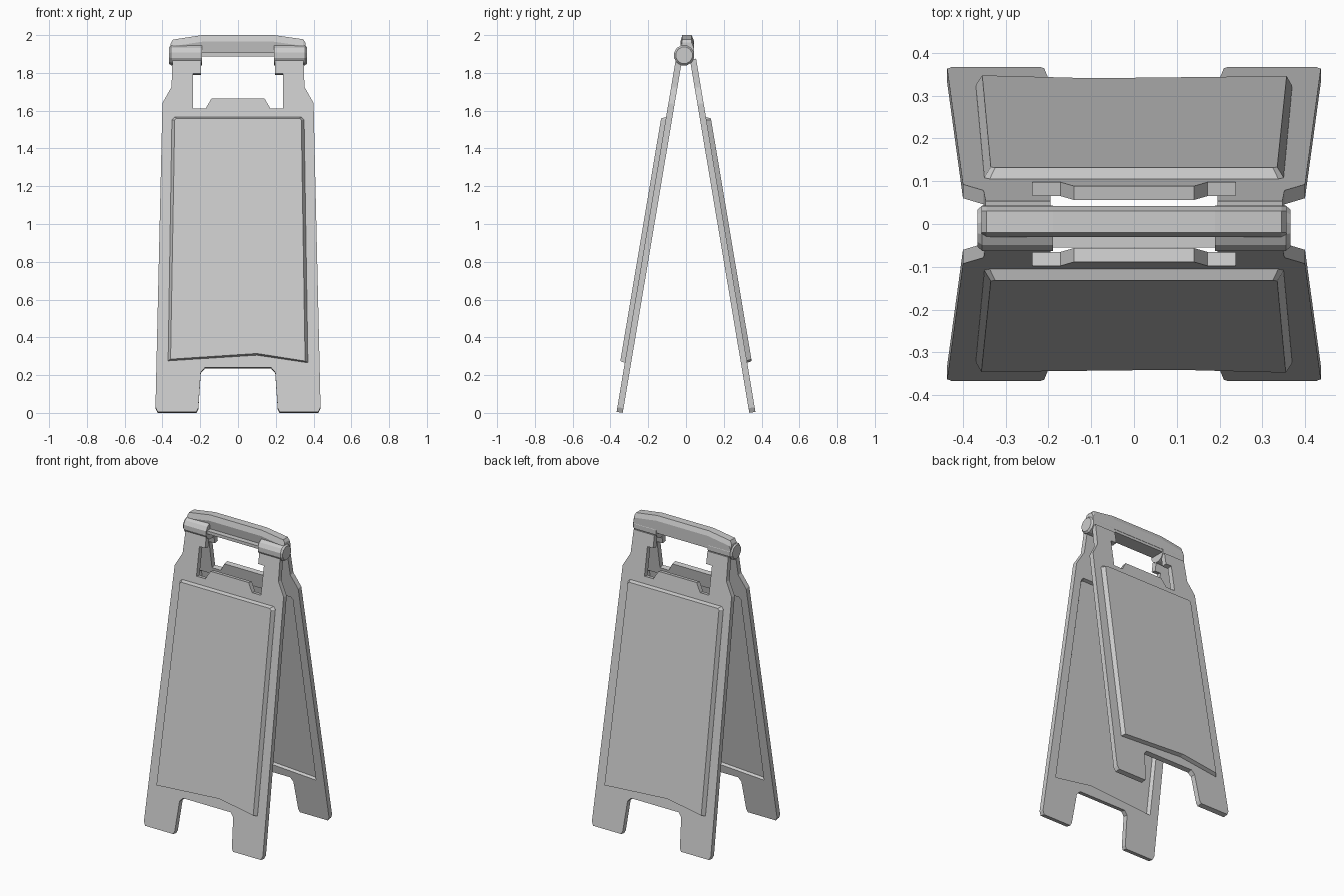
import bpy, bmesh, math

if "Cube" in bpy.data.objects:
    bpy.data.objects.remove(bpy.data.objects["Cube"])

grey = bpy.data.materials.new("light grey plastic")
grey.diffuse_color = (0.6, 0.6, 0.6, 1)
grey.use_nodes = True
grey.node_tree.nodes["Principled BSDF"].inputs["Base Color"].default_value = grey.diffuse_color


def loft(name, layers):
    """Solid through a stack of 3D loops with equal point counts."""
    bm = bmesh.new()
    rings = [[bm.verts.new(p) for p in ring] for ring in layers]
    n = len(rings[0])
    bm.faces.new(rings[0][::-1])
    bm.faces.new(rings[-1])
    for a, b in zip(rings, rings[1:]):
        for i in range(n):
            j = (i + 1) % n
            bm.faces.new((a[i], a[j], b[j], b[i]))
    bmesh.ops.recalc_face_normals(bm, faces=bm.faces)
    me = bpy.data.meshes.new(name)
    bm.to_mesh(me)
    bm.free()
    me.materials.append(grey)
    ob = bpy.data.objects.new(name, me)
    bpy.context.collection.objects.link(ob)
    return ob


def leaning(outline, d, side):
    """Place an (x, z) outline on the leaning board, d outwards from its inside."""
    return [(side * x, side * (-0.335 + 0.168 * z - 0.986 * d), z + 0.166 * d)
            for x, z in outline]


def along_x(profile, x):
    return [(x, y, z) for y, z in profile]


# Board outline: feet, shoulders, posts, hinge steps and central grip tab
half = [(0.175, 0.235), (0.197, 0.21), (0.21, 0.02), (0.22, 0.0),
        (0.425, 0.0), (0.437, 0.025), (0.40, 1.635), (0.352, 1.72),
        (0.347, 1.87), (0.195, 1.87), (0.195, 1.79), (0.237, 1.79),
        (0.237, 1.605), (0.172, 1.605), (0.14, 1.66)]
board = half + [(-x, z) for x, z in half[::-1]]

# Raised display area, with a slightly arched lower edge
foot = [(-0.37, 0.27), (0.1, 0.30), (0.37, 0.26), (0.35, 1.545),
        (0.337, 1.56), (-0.337, 1.56), (-0.35, 1.545)]
face = [(-0.357, 0.275), (0.1, 0.305), (0.355, 0.265), (0.335, 1.54),
        (0.325, 1.55), (-0.325, 1.55), (-0.335, 1.54)]

for label, side in (("front", 1), ("back", -1)):
    panel = loft(label + "_board", [leaning(board, d, side) for d in (0, 0.033)])
    raised = loft(label + "_raised_area_helper",
                  [leaning(foot, 0.026, side), leaning(foot, 0.034, side),
                   leaning(face, 0.058, side)])
    recess = loft(label + "_recess_helper",
                  [leaning(foot, -0.01, side), leaning(foot, 0, side),
                   leaning(face, 0.02, side)])
    for helper, op in ((raised, 'UNION'), (recess, 'DIFFERENCE')):
        mod = panel.modifiers.new(op.title(), 'BOOLEAN')
        mod.operation = op
        mod.solver = 'EXACT'
        mod.object = helper
        helper.hide_render = True
        helper.hide_viewport = True

# Hinge barrels with slightly smaller end caps
def barrel(r):
    return [(-0.01 + r * math.cos(math.radians(a)), 1.893 + r * math.sin(math.radians(a)))
            for a in range(15, 375, 30)]

for label, s in (("left", -1), ("right", 1)):
    loft(label + "_hinge", [along_x(barrel(0.055), s * 0.19),
                            along_x(barrel(0.055), s * 0.355),
                            along_x(barrel(0.045), s * 0.366)])

# Carry handle: tapered bar, highest along its middle
stations = [(-0.357, 1.955), (-0.345, 1.976), (-0.19, 2.0),
            (0.19, 2.0), (0.345, 1.978), (0.357, 1.96)]
loft("handle", [along_x([(-0.02, 1.905), (0.042, 1.905), (0.042, top - 0.03),
                         (0.03, top), (-0.02, top), (-0.03, top - 0.035)], x)
                for x, top in stations])

# Lower lip of the handle between the hinges
lip = [(-0.055, 1.888), (0.04, 1.888), (0.04, 1.908), (-0.055, 1.908)]
loft("handle_lip", [along_x(lip, x) for x in (-0.195, 0.195)])
